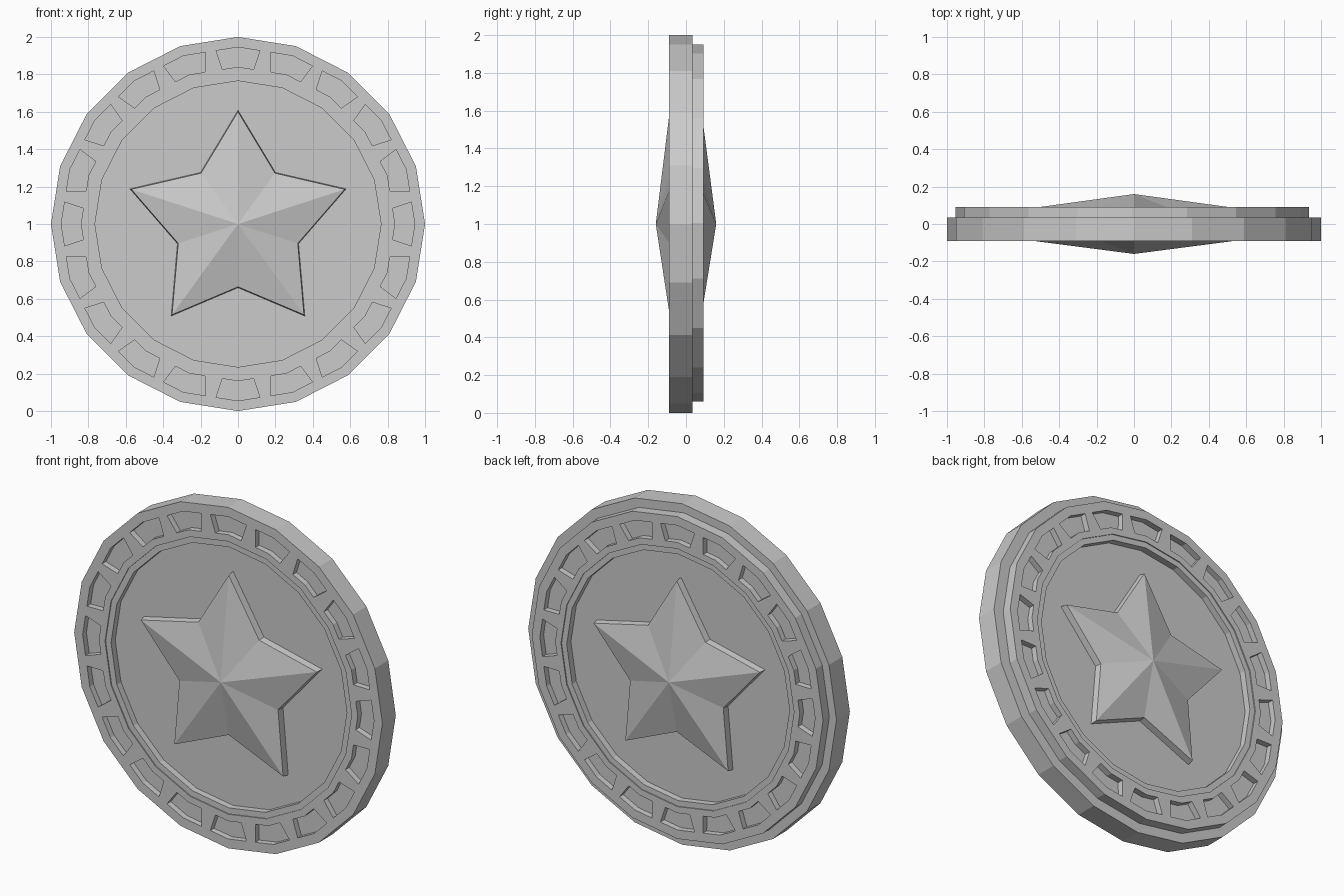
import bpy, bmesh
from math import sin, cos, pi, radians
from mathutils import Vector

cube = bpy.data.objects.get("Cube")
if cube:
    bpy.data.objects.remove(cube)

SIDES = 20
STEP = 2 * pi / SIDES

silver = bpy.data.materials.new("silver grey")
silver.use_nodes = True
silver.diffuse_color = (0.6, 0.6, 0.6, 1)
silver.node_tree.nodes["Principled BSDF"].inputs["Base Color"].default_value = (0.6, 0.6, 0.6, 1)


def polar(r, a):
    """Point in the coin plane, angle measured from the top."""
    return r * sin(a), r * cos(a)


def ngon(r):
    return [polar(r, i * STEP) for i in range(SIDES)]


def prism(bm, outline, y0, y1):
    rings = [[bm.verts.new((x, y, z)) for x, z in outline] for y in (y0, y1)]
    n = len(outline)
    bm.faces.new(rings[0])
    bm.faces.new(rings[1][::-1])
    for i in range(n):
        j = (i + 1) % n
        bm.faces.new((rings[0][i], rings[0][j], rings[1][j], rings[1][i]))


def finish(bm, name, centre):
    bmesh.ops.recalc_face_normals(bm, faces=bm.faces)
    mesh = bpy.data.meshes.new(name)
    bm.to_mesh(mesh)
    bm.free()
    mesh.materials.append(silver)
    obj = bpy.data.objects.new(name, mesh)
    obj.location = centre
    bpy.context.collection.objects.link(obj)
    return obj


def cut(obj, bm):
    """Subtract the solids in bm and apply the result."""
    cutter = finish(bm, "cutter", obj.location)
    cutter.hide_render = True
    mod = obj.modifiers.new("cut", 'BOOLEAN')
    mod.operation = 'DIFFERENCE'
    mod.solver = 'EXACT'
    mod.object = cutter
    bpy.context.view_layer.objects.active = obj
    bpy.ops.object.modifier_apply(modifier=mod.name)
    bpy.data.objects.remove(cutter)


def pocket(k, s):
    """Bent slot in the rim, centred on corner k of the polygon."""
    def side(r, half, sign):
        a = k * STEP + sign * radians(half)
        return polar(r, a)
    return [side(0.934 * s, 7.2, -1), polar(0.945 * s, k * STEP), side(0.934 * s, 7.2, 1),
            side(0.831 * s, 5.75, 1), polar(0.84 * s, k * STEP), side(0.831 * s, 5.75, -1)]


def coin_half(name, s, d, face, join, centre):
    """Disc with pocketed rim and sunken middle; d is the outward y direction."""
    bm = bmesh.new()
    prism(bm, ngon(s), d * face, join)
    disc = finish(bm, name + "_disc", centre)

    out = d * (face + 0.05)
    bm = bmesh.new()
    prism(bm, ngon(0.8 * s), out, d * (face - 0.006))
    cut(disc, bm)
    bm = bmesh.new()
    prism(bm, ngon(0.765 * s), out, d * (face - 0.045))
    for k in range(SIDES):
        prism(bm, pocket(k, s), out, d * (face - 0.035))
    cut(disc, bm)


def star(name, s, d):
    """Faceted five-pointed star with short, slightly sloped walls."""
    bm = bmesh.new()
    def ring(grow, y):
        return [bm.verts.new(Vector((x, d * y, z))) for x, z in
                (polar((0.336 if i % 2 else 0.6) * s * grow, i * pi / 5) for i in range(10))]
    edge, base = ring(1, 0.086), ring(1.015, 0.04)
    apex = bm.verts.new((0, d * 0.16, 0))
    for i in range(10):
        j = (i + 1) % 10
        bm.faces.new((edge[i], edge[j], apex))
        bm.faces.new((base[i], base[j], edge[j], edge[i]))
    bm.faces.new(base)
    finish(bm, name, (0, 0, 1))


# Front half, and a slightly smaller mirrored half on the back
coin_half("front", 1.0, -1, 0.09, 0.034, (0, 0, 1))
coin_half("back", 0.945, 1, 0.092, 0.034, (-0.009, 0, 1.004))
star("front_star", 1.0, -1)
star("back_star", 0.945, 1)
